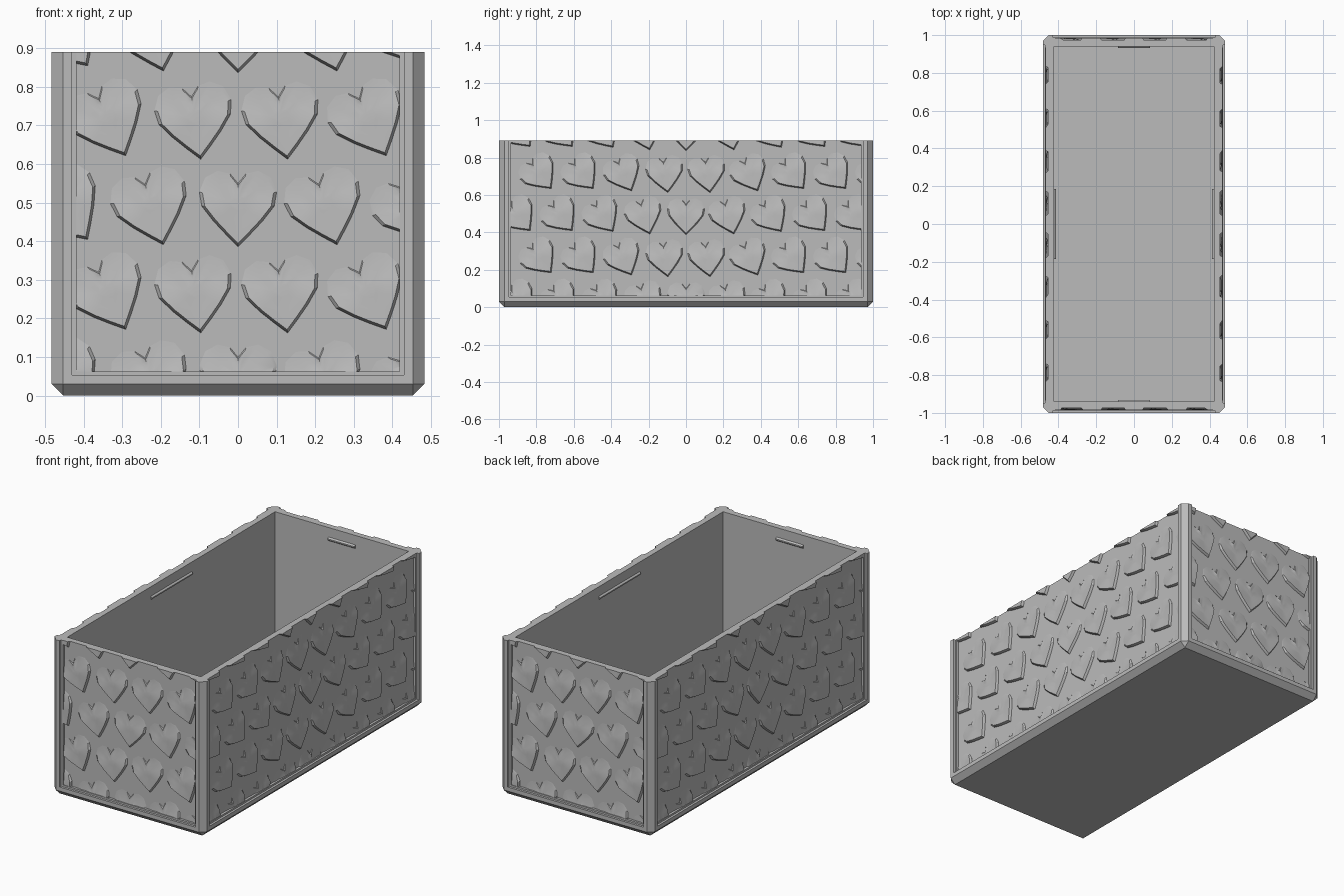
import bpy, bmesh, math
from mathutils import Matrix, Vector

HX, HY, TOP = 0.483, 1.0, 0.89     # outer half sizes and height
CH, POST = 0.03, 0.053             # edge chamfer and post width
WALL = 0.06                        # rim thickness
RECESS = 0.027                     # panel depth behind the frame
PITCH = 0.225                      # heart spacing

if "Cube" in bpy.data.objects:
    bpy.data.objects.remove(bpy.data.objects["Cube"])

grey = bpy.data.materials.new("plain_grey")
grey.use_nodes = True
grey.diffuse_color = (0.5, 0.5, 0.5, 1)
grey.node_tree.nodes["Principled BSDF"].inputs["Base Color"].default_value = grey.diffuse_color


def loft(bm, rings):
    """Skin a stack of equal-length rings and cap both ends."""
    loops = [[bm.verts.new(p) for p in ring] for ring in rings]
    n = len(loops[0])
    for a, b in zip(loops, loops[1:]):
        for i in range(n):
            j = (i + 1) % n
            bm.faces.new((a[i], a[j], b[j], b[i]))
    bm.faces.new(loops[0][::-1])
    bm.faces.new(loops[-1])


def finish(name, bm, smooth=False):
    bmesh.ops.remove_doubles(bm, verts=bm.verts, dist=1e-5)
    bmesh.ops.recalc_face_normals(bm, faces=bm.faces)
    mesh = bpy.data.meshes.new(name)
    bm.to_mesh(mesh)
    bm.free()
    mesh.materials.append(grey)
    ob = bpy.data.objects.new(name, mesh)
    bpy.context.collection.objects.link(ob)
    if smooth:
        bpy.ops.object.select_all(action='DESELECT')
        ob.select_set(True)
        bpy.context.view_layer.objects.active = ob
        bpy.ops.object.shade_smooth_by_angle(angle=math.radians(28))
    return ob


def rect(x, y, z):
    return [(-x, -y, z), (x, -y, z), (x, y, z), (-x, y, z)]


def box(bm, lo, hi):
    (x0, y0, z0), (x1, y1, z1) = lo, hi
    loft(bm, [[(x0, y0, z), (x1, y0, z), (x1, y1, z), (x0, y1, z)] for z in (z0, z1)])


# Hollow body: outer skin, rim, inner skin, floor
bm = bmesh.new()
ox, oy, ix, iy = HX - RECESS, HY - RECESS, HX - WALL, HY - WALL
loft(bm, [rect(ox, oy, 0.04), rect(ox, oy, TOP), rect(ix, iy, TOP), rect(ix, iy, WALL)])
finish("box_body", bm)


# Base tray with chamfered lower edge and corners
def chamfered(z):
    ring = []
    for sx, sy in ((-1, -1), (1, -1), (1, 1), (-1, 1)):
        pair = [(sx * HX, sy * (HY - CH), z), (sx * (HX - CH), sy * HY, z)]
        ring += pair if sx * sy > 0 else pair[::-1]
    return ring


bm = bmesh.new()
under = [(max(-HX + CH, min(HX - CH, x)), max(-HY + CH, min(HY - CH, y)), 0)
         for x, y, z in chamfered(0)]
loft(bm, [under, chamfered(CH), chamfered(POST)])
finish("base_frame", bm)

# Corner posts
corner = [(HX - POST, HY - POST), (HX, HY - POST), (HX, HY - CH), (HX - CH, HY), (HX - POST, HY)]
for sx, side in ((1, "left"), (-1, "right")):
    for sy, end in ((-1, "front"), (1, "back")):
        bm = bmesh.new()
        loft(bm, [[(sx * x, sy * y, z) for x, y in corner] for z in (CH, TOP)])
        finish(f"{end}_{side}_post", bm)

# Heart outline, mirrored from its right half (tip to notch)
half = [(0, -.1), (.028, -.072), (.058, -.04), (.086, -.004), (.092, .03),
        (.078, .064), (.048, .08), (.019, .073), (0, .05)]
outline = half + [(-u, v) for u, v in half[-2:0:-1]]


def relief(u, v):
    """Heart height: full at the point, fading into the panel at the lobes."""
    if abs(u) < 0.001 and v > 0:
        return 0.008
    t = max(0, min(1, (v + 0.015) / 0.075))
    return 0.0005 + 0.0125 * (1 - t * t * (3 - 2 * t))


def add_heart(bm, cu, cz, depth):
    rot = Matrix.Rotation(math.radians(min(38, 75 * abs(cu))), 2)

    def ring(scale, height):
        pts = []
        for u, v in outline:
            p = rot @ (Vector((u, v)) * scale)
            pts.append((cu + p.x, -depth - height(u, v), cz + p.y))
        return pts

    loft(bm, [ring(1.09, lambda u, v: -0.006), ring(1.09, lambda u, v: 0.0),
              ring(1.0, relief), ring(0.6, lambda u, v: 0.75 * relief(u, v) + 0.002),
              ring(0.25, lambda u, v: 0.0095)])


def clip(bm, co, no):
    cut = bmesh.ops.bisect_plane(bm, geom=bm.verts[:] + bm.edges[:] + bm.faces[:],
                                 plane_co=co, plane_no=no, clear_outer=True)
    edges = [e for e in cut["geom_cut"] if isinstance(e, bmesh.types.BMEdge)]
    if edges:
        bmesh.ops.edgeloop_fill(bm, edges=edges)


# Four sides: heart reliefs, frame beads and inner catch ridges
for k, (name, hw, hd, catch) in enumerate((("front", HX, HY, 0.085), ("left", HY, HX, 0.185),
                                           ("back", HX, HY, 0.085), ("right", HY, HX, 0.185))):
    turn = Matrix.Rotation(k * math.pi / 2, 4, 'Z')
    edge, depth = hw - POST - 0.012, hd - RECESS
    low = POST + 0.01

    bm = bmesh.new()
    for row in range(-2, 3):
        for col in range(-5, 6):
            cu = (col + 0.5 * (row % 2)) * PITCH
            if abs(cu) < edge + 0.09:
                add_heart(bm, cu, 0.495 + row * PITCH, depth)
    for co, no in (((edge, 0, 0), (1, 0, 0)), ((-edge, 0, 0), (-1, 0, 0)),
                   ((0, 0, low), (0, 0, -1)), ((0, 0, TOP), (0, 0, 1))):
        clip(bm, co, no)
    bm.transform(turn)
    finish(f"{name}_hearts", bm, smooth=True)

    bm = bmesh.new()
    front, rear = -depth - 0.014, -depth + 0.005
    box(bm, (-edge, front, POST - 0.01), (edge, rear, low))
    for s in (-1, 1):
        a, b = sorted((s * edge, s * (hw - POST + 0.005)))
        box(bm, (a, front, POST - 0.01), (b, rear, TOP))
    bm.transform(turn)
    finish(f"{name}_bead", bm)

    bm = bmesh.new()
    inner = -hd + WALL
    loft(bm, [[(u, inner - 0.005, 0.815), (u, inner, 0.815), (u, inner + 0.009, 0.822),
               (u, inner + 0.009, 0.829), (u, inner, 0.836), (u, inner - 0.005, 0.836)]
              for u in (-catch, catch)])
    bm.transform(turn)
    finish(f"{name}_catch_ridge", bm)
